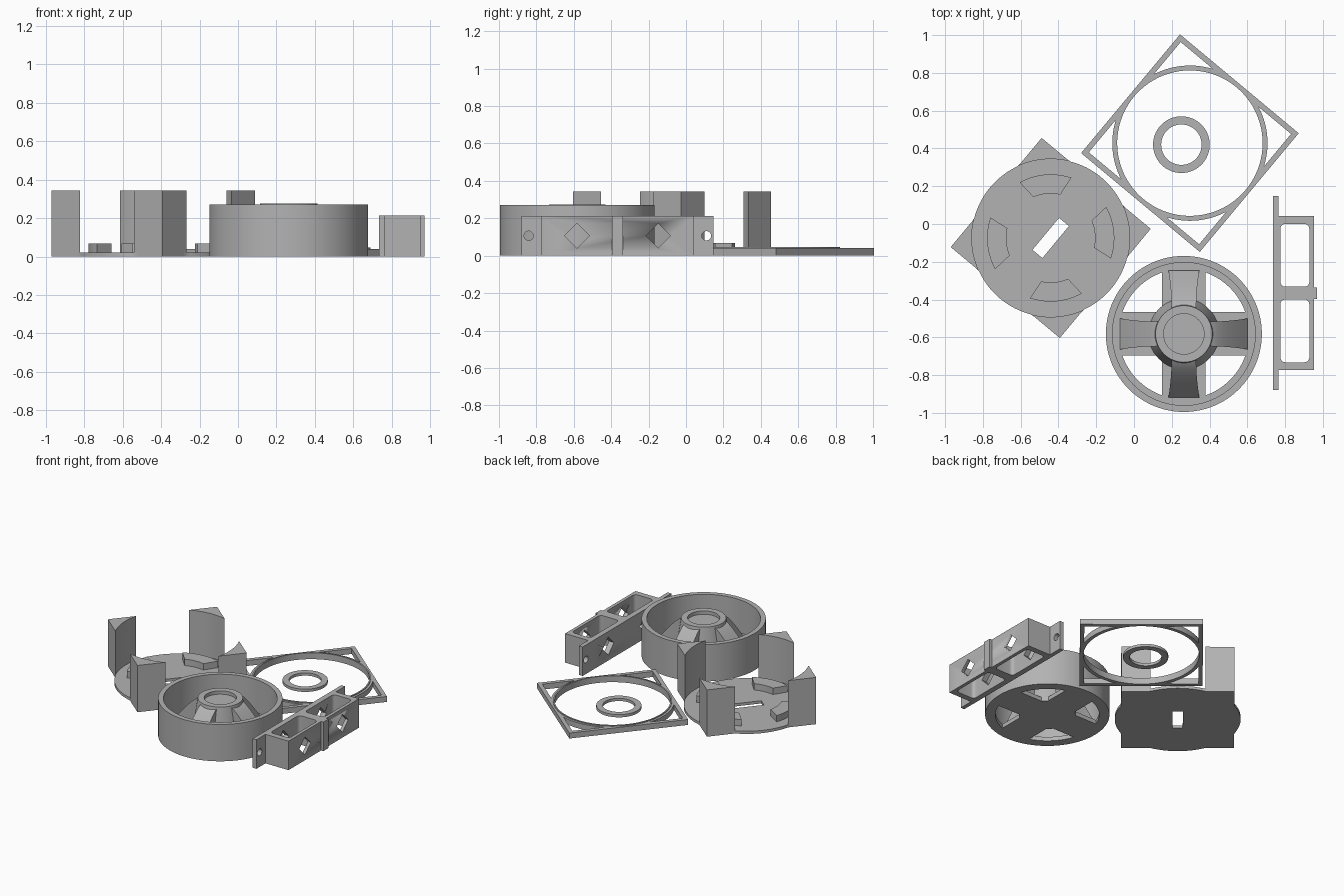
import bpy, bmesh
from math import pi, sin, cos, acos, radians
from mathutils import Matrix

cube = bpy.data.objects.get("Cube")
if cube:
    bpy.data.objects.remove(cube)

grey = bpy.data.materials.new("mid_grey")
grey.use_nodes = True
grey.diffuse_color = (0.45, 0.45, 0.45, 1)
grey.node_tree.nodes["Principled BSDF"].inputs["Base Color"].default_value = (0.45, 0.45, 0.45, 1)


# 2D outline helpers
def arc(r, a0, a1, n, cx=0, cy=0):
    return [(cx + r * cos(a0 + (a1 - a0) * i / n), cy + r * sin(a0 + (a1 - a0) * i / n)) for i in range(n + 1)]


def circle(r, n=96, cx=0, cy=0):
    return arc(r, 0, 2 * pi, n, cx, cy)[:-1]


def rect(x0, y0, x1, y1):
    return [(x0, y0), (x1, y0), (x1, y1), (x0, y1)]


def rounded(x0, y0, x1, y1, r):
    pts = []
    for i, (x, y) in enumerate([(x1 - r, y1 - r), (x0 + r, y1 - r), (x0 + r, y0 + r), (x1 - r, y0 + r)]):
        pts += arc(r, i * pi / 2, (i + 1) * pi / 2, 6, x, y)
    return pts


def corner(half, r, turn):
    """Square corner left over outside a circle."""
    a = acos(half / r)
    pts = [(half, half)] + arc(r, pi / 2 - a, a, 14)
    return spin(pts, turn)


def spin(pts, a):
    return [(x * cos(a) - y * sin(a), x * sin(a) + y * cos(a)) for x, y in pts]


def finish(ob, smooth=True):
    ob.data.materials.clear()
    ob.data.materials.append(grey)
    bpy.ops.object.select_all(action="DESELECT")
    ob.select_set(True)
    bpy.context.view_layer.objects.active = ob
    if smooth:
        bpy.ops.object.shade_smooth_by_angle(angle=radians(30))
    return ob


def prism(name, loops, z0, z1, matrix=Matrix()):
    """Extrude an outline, with any inner loops as holes."""
    cu = bpy.data.curves.new(name, "CURVE")
    cu.dimensions = "2D"
    cu.fill_mode = "BOTH"
    cu.extrude = (z1 - z0) / 2
    for pts in loops:
        s = cu.splines.new("POLY")
        s.points.add(len(pts) - 1)
        for p, (x, y) in zip(s.points, pts):
            p.co = (x, y, 0, 1)
        s.use_cyclic_u = True
    tmp = bpy.data.objects.new(name + "_outline", cu)
    bpy.context.collection.objects.link(tmp)
    bpy.context.view_layer.update()
    me = bpy.data.meshes.new_from_object(tmp.evaluated_get(bpy.context.evaluated_depsgraph_get()))
    bpy.data.objects.remove(tmp)
    bm = bmesh.new()
    bm.from_mesh(me)
    bmesh.ops.remove_doubles(bm, verts=bm.verts, dist=1e-5)
    bmesh.ops.translate(bm, verts=bm.verts, vec=(0, 0, (z0 + z1) / 2))
    bmesh.ops.transform(bm, matrix=matrix, verts=bm.verts)
    bmesh.ops.recalc_face_normals(bm, faces=bm.faces)
    bm.to_mesh(me)
    bm.free()
    ob = bpy.data.objects.new(name, me)
    bpy.context.collection.objects.link(ob)
    return finish(ob)


def place(x, y, deg=0):
    return Matrix.Translation((x, y, 0)) @ Matrix.Rotation(radians(deg), 4, "Z")


quarters = [i * pi / 2 for i in range(4)]

# Square frame with a round opening and a raised inner lip
at = place(0.296, 0.428, 50.2)
prism("square_frame", [rect(-0.409, -0.409, 0.409, 0.409), circle(0.385)]
      + [corner(0.38, 0.411, q) for q in quarters], 0, 0.04, at)
prism("frame_lip", [circle(0.395), circle(0.385)], 0.04, 0.046, at)

# Loose washer
prism("washer", [circle(0.15, 64), circle(0.107, 64)], 0, 0.02, place(0.251, 0.42))

# Base plate: a disc merged with a square, slotted in the middle
at = place(-0.441, -0.074, 50.2)
half, disc = 0.376, 0.418
outline = []
for i in range(144):
    a = 2 * pi * i / 144
    r = max(disc, half / max(abs(cos(a)), abs(sin(a))))
    outline.append((r * cos(a), r * sin(a)))
prism("base_plate", [outline, rect(-0.11, -0.034, 0.11, 0.034)], 0, 0.02, at)
for i, q in enumerate(quarters):
    prism(f"corner_post_{i + 1}", [corner(half, disc, q)], 0, 0.343, at)
    lug = arc(0.337, -0.42, 0.42, 10) + arc(0.235, 0.31, -0.31, 8)
    prism(f"locking_lug_{i + 1}", [spin(lug, q + pi / 4)], 0.02, 0.067, at)

# Round tub: wall, and a floor with four openings between cross arms
at = place(0.264, -0.582)
arm, core, rim = 0.115, 0.187, 0.345
a_in, a_out = acos(arm / core), acos(arm / rim)
opening = arc(core, pi / 2 - a_in, a_in, 6) + arc(rim, a_out, pi / 2 - a_out, 16)
prism("tub_floor", [circle(0.413)] + [spin(opening, q) for q in quarters], 0, 0.03, at)
prism("tub_wall", [circle(0.413), circle(0.378)], 0.03, 0.27, at)


def lathe(name, profile, matrix, n=64):
    bm = bmesh.new()
    verts = [bm.verts.new((r, 0, z)) for r, z in profile]
    edges = [bm.edges.new(p) for p in zip(verts, verts[1:])]
    bmesh.ops.spin(bm, geom=verts + edges, axis=(0, 0, 1), cent=(0, 0, 0), angle=2 * pi, steps=n)
    bmesh.ops.remove_doubles(bm, verts=bm.verts, dist=1e-5)
    bmesh.ops.recalc_face_normals(bm, faces=bm.faces)
    bmesh.ops.transform(bm, matrix=matrix, verts=bm.verts)
    me = bpy.data.meshes.new(name)
    bm.to_mesh(me)
    bm.free()
    ob = bpy.data.objects.new(name, me)
    bpy.context.collection.objects.link(ob)
    return finish(ob)


# Hub with a shallow recess on top
lathe("hub", [(0, 0.03), (0.187, 0.03), (0.15, 0.275), (0.107, 0.275), (0.107, 0.25), (0, 0.25)], at)

# Sloping ribs from the hub to the floor, flaring outwards
for i, q in enumerate(quarters):
    bm = bmesh.new()
    rings = []
    for k in range(9):
        t = k / 8
        r, z = 0.13 + 0.207 * t, 0.265 - 0.225 * t ** 1.3
        w = 0.065 + 0.017 * t * t
        rings.append([bm.verts.new(c) for c in ((r, -w, 0.02), (r, w, 0.02), (r, w, z), (r, -w, z))])
    for a, b in zip(rings, rings[1:]):
        for j in range(4):
            bm.faces.new((a[j], a[(j + 1) % 4], b[(j + 1) % 4], b[j]))
    bm.faces.new(rings[0])
    bm.faces.new(rings[-1])
    bmesh.ops.recalc_face_normals(bm, faces=bm.faces)
    bmesh.ops.transform(bm, matrix=at @ Matrix.Rotation(q, 4, "Z"), verts=bm.verts)
    me = bpy.data.meshes.new("rib")
    bm.to_mesh(me)
    bm.free()
    ob = bpy.data.objects.new(f"hub_rib_{i + 1}", me)
    bpy.context.collection.objects.link(ob)
    finish(ob)

# Two-cell bracket: cells open top and bottom, windows and screw holes cut through
mid_y, tall = -0.366, 0.213
cells = [rounded(0.775, mid_y + 0.034, 0.928, 0.0, 0.025),
         rounded(0.775, 2 * mid_y, 0.928, mid_y - 0.034, 0.025)]
body = prism("bracket_body", [rect(0.735, 2 * mid_y - 0.042, 0.952, 0.042)] + cells, 0, tall)
prism("bracket_rib", [rect(0.95, mid_y - 0.03, 0.97, mid_y + 0.03)], 0, tall)
sideways = Matrix(((0, 0, 1, 0), (1, 0, 0, 0), (0, 1, 0, 0), (0, 0, 0, 1)))
for side, s in (("back", 1), ("front", -1)):
    near, far = mid_y + s * 0.407, mid_y + s * 0.513
    tab = rect(min(near, far), 0, max(near, far), tall)
    prism(f"bracket_tab_{side}", [tab, circle(0.025, 24, mid_y + s * 0.475, tall / 2)], 0.735, 0.765, sideways)
    window = prism("window_cutter", [circle(0.066, 4, mid_y + s * 0.217, tall / 2)], 0.7, 1.0, sideways)
    window.hide_render = True
    cut = body.modifiers.new("window", "BOOLEAN")
    cut.operation = "DIFFERENCE"
    cut.solver = "EXACT"
    cut.object = window
    bpy.context.view_layer.objects.active = body
    bpy.ops.object.modifier_apply(modifier=cut.name)
    bpy.data.objects.remove(window)
